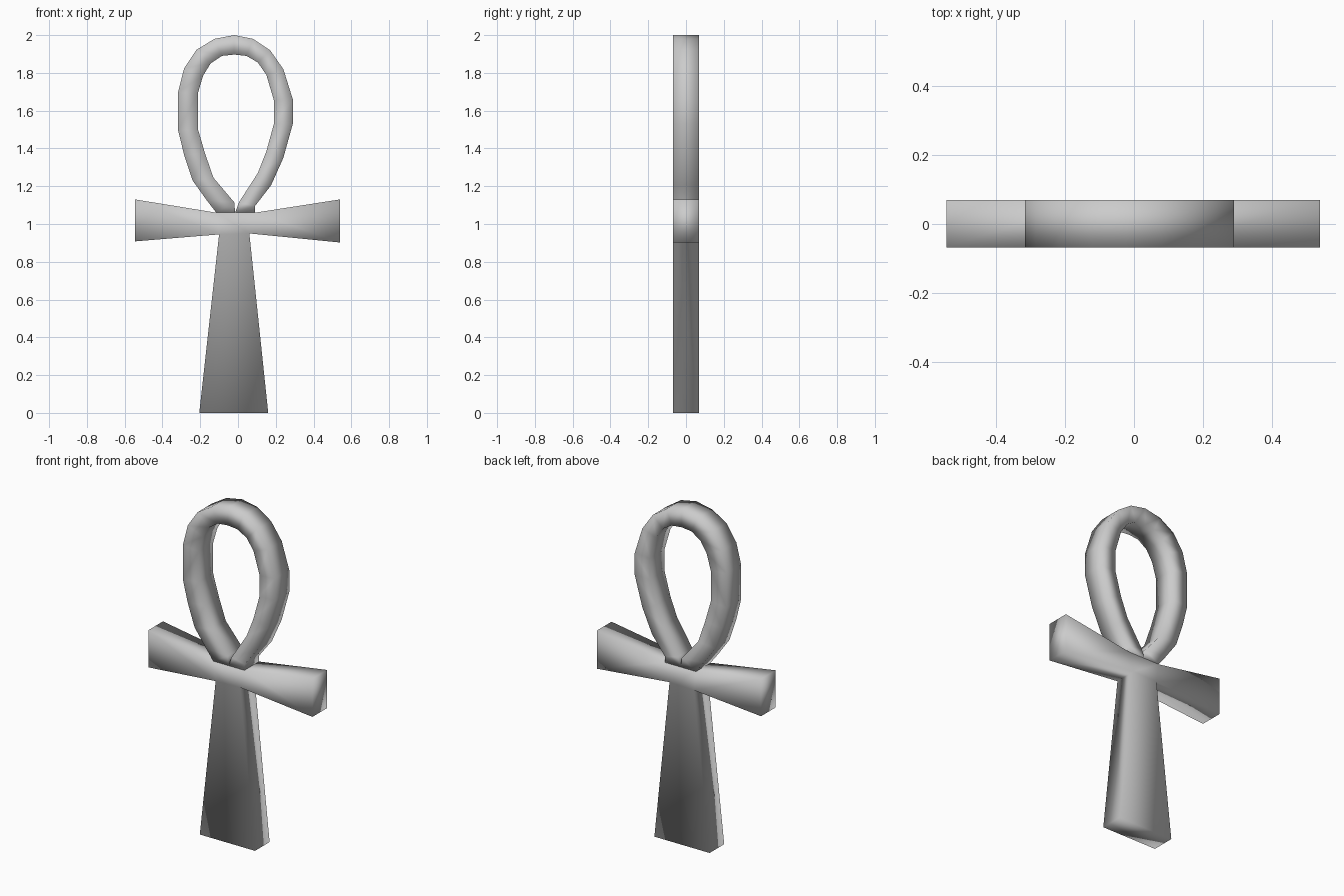
import bpy
import bmesh

cube = bpy.data.objects.get("Cube")
if cube:
    bpy.data.objects.remove(cube, do_unlink=True)

FRONT, BACK = -0.068, 0.07

grey = bpy.data.materials.new("plain grey")
grey.use_nodes = True
colour = (0.6, 0.6, 0.6, 1)
grey.diffuse_color = colour
grey.node_tree.nodes["Principled BSDF"].inputs["Base Color"].default_value = colour


def slab(name, panels):
    """Join flat panels drawn in x, z and thicken them front to back."""
    bm = bmesh.new()
    for panel in panels:
        bm.faces.new([bm.verts.new((x, FRONT, z)) for x, z in panel])
    bmesh.ops.remove_doubles(bm, verts=bm.verts, dist=0.0005)
    solid = bmesh.ops.extrude_face_region(bm, geom=bm.faces[:], use_keep_orig=True)
    for v in solid["geom"]:
        if isinstance(v, bmesh.types.BMVert):
            v.co.y = BACK
    bmesh.ops.recalc_face_normals(bm, faces=bm.faces)
    for face in bm.faces:
        face.smooth = True
    mesh = bpy.data.meshes.new(name)
    bm.to_mesh(mesh)
    bm.free()
    mesh.materials.append(grey)
    obj = bpy.data.objects.new(name, mesh)
    bpy.context.collection.objects.link(obj)
    return obj


# Crossbar and stem, flaring from a shared centre block
tl, tr, br, bl = (-0.115, 1.06), (0.09, 1.06), (0.06, 0.95), (-0.1, 0.945)
slab("cross_body", [
    (tl, tr, br, bl),
    ((-0.545, 1.13), tl, bl, (-0.545, 0.908)),
    (tr, (0.54, 1.13), (0.54, 0.902), br),
    (bl, br, (0.16, 0), (-0.205, 0)),
])

# Loop: matching outer and inner outline points, from left foot over the top
outer = [(-0.115, 1.06), (-0.165, 1.125), (-0.24, 1.23), (-0.285, 1.365),
         (-0.317, 1.495), (-0.317, 1.7), (-0.285, 1.825), (-0.22, 1.922),
         (-0.125, 1.98), (-0.02, 2.0), (0.08, 1.98), (0.17, 1.92),
         (0.24, 1.82), (0.29, 1.66), (0.29, 1.53), (0.24, 1.35),
         (0.175, 1.205), (0.09, 1.095), (0.09, 1.06)]
inner = [(-0.015, 1.06), (-0.02, 1.115), (-0.13, 1.245), (-0.175, 1.375),
         (-0.213, 1.505), (-0.213, 1.69), (-0.185, 1.785), (-0.145, 1.85),
         (-0.085, 1.89), (-0.02, 1.897), (0.045, 1.89), (0.105, 1.855),
         (0.15, 1.79), (0.19, 1.655), (0.19, 1.53), (0.15, 1.385),
         (0.105, 1.27), (0.005, 1.115), (-0.015, 1.06)]
loop_panels = []
for i in range(len(outer) - 1):
    panel = [outer[i], outer[i + 1], inner[i + 1], inner[i]]
    loop_panels.append(panel)
slab("top_loop", loop_panels)
